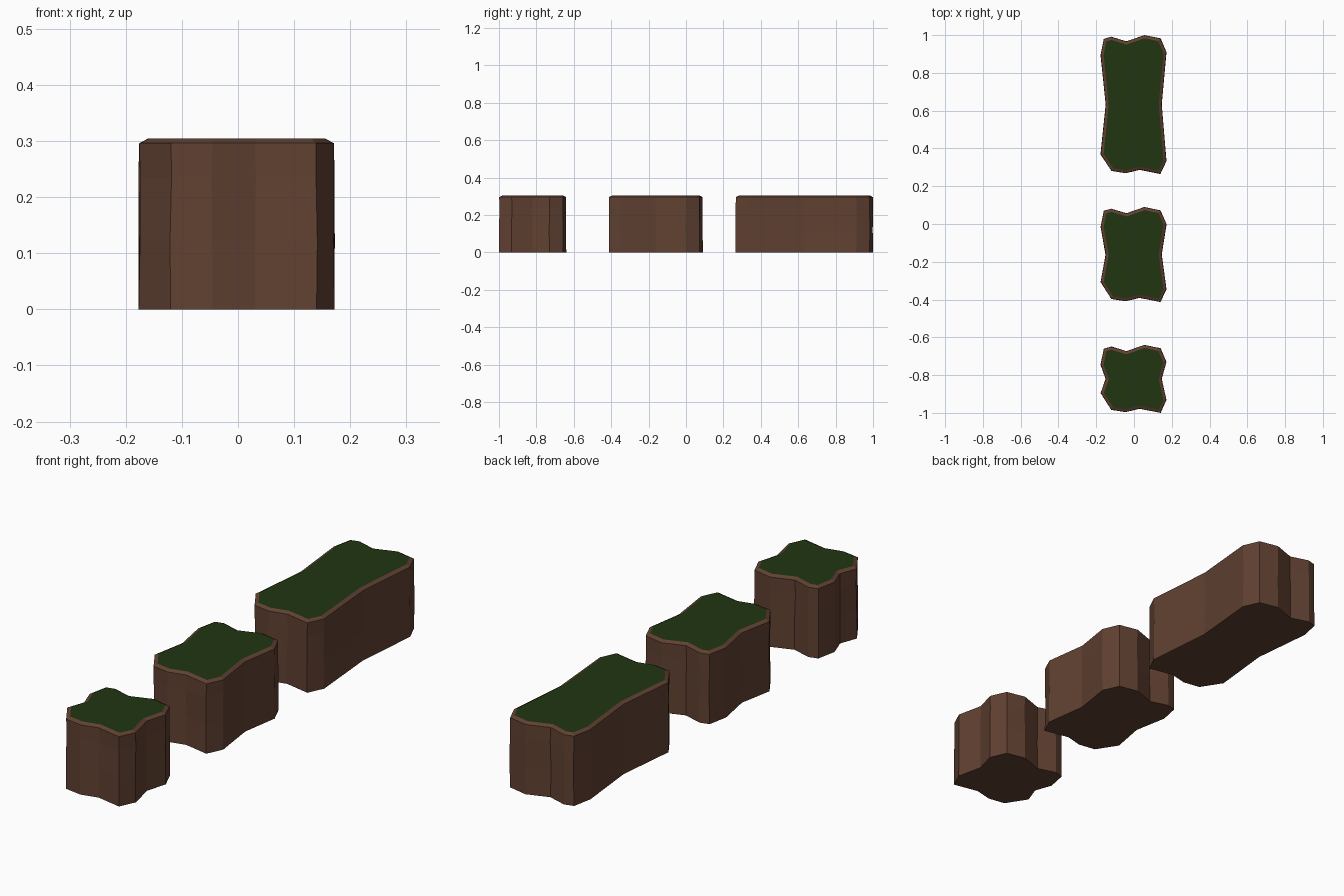
import bpy, bmesh, random
from mathutils import Vector

if "Cube" in bpy.data.objects:
    bpy.data.objects.remove(bpy.data.objects["Cube"])

random.seed(4)


def material(name, rgb):
    m = bpy.data.materials.new(name)
    m.diffuse_color = (*rgb, 1)
    m.use_nodes = True
    m.node_tree.nodes["Principled BSDF"].inputs["Base Color"].default_value = m.diffuse_color
    return m


earth = material("earth brown", (0.118, 0.052, 0.031))
grass = material("grass green", (0.0155, 0.036, 0.0055))

# wavy outline: back and front ends as (x, distance in from the end)
BACK = [(0.172, .09), (0.14, .018), (0.055, 0), (-0.04, .033),
        (-0.12, .009), (-0.16, .02), (-0.177, .105)]
FRONT = [(-0.177, .105), (-0.12, .016), (-0.045, .004),
         (0.03, .022), (0.14, 0), (0.172, .068)]


def outline(y0, y1):
    mid = (y0 + y1) / 2
    pts = [(x, y1 - d) for x, d in BACK] + [(-0.15, mid)]
    pts += [(x, y0 + d) for x, d in FRONT] + [(0.147, mid)]
    return [Vector(p) for p in pts]


def inset(pts, d):
    # move each corner inwards along its mitre (counter-clockwise outline)
    out = []
    for i, p in enumerate(pts):
        a = (p - pts[i - 1]).normalized()
        b = (pts[(i + 1) % len(pts)] - p).normalized()
        na, nb = Vector((-a.y, a.x)), Vector((-b.y, b.x))
        n = (na + nb).normalized()
        out.append(p + n * d / max(n.dot(na), 0.6))
    return out


def block(name, y0, y1):
    base = outline(y0, y1)
    bm = bmesh.new()
    rings = []
    # slightly uneven earth walls, then the chamfered rim
    for z, d, wobble in [(0, 0, 0), (0.12, 0.001, .002), (0.235, 0.001, .002),
                         (0.296, 0.001, 0), (0.304, 0.016, 0)]:
        ring = []
        for p in inset(base, d):
            x = p.x + random.uniform(-wobble, wobble)
            y = min(max(p.y + random.uniform(-wobble, wobble), y0), y1)
            ring.append(bm.verts.new((x, y, z)))
        rings.append(ring)
    n = len(base)
    for lo, hi in zip(rings, rings[1:]):
        for i in range(n):
            j = (i + 1) % n
            bm.faces.new((lo[i], lo[j], hi[j], hi[i]))
    bm.faces.new(rings[0][::-1])
    # grass top
    bm.faces.new(rings[-1]).material_index = 1
    me = bpy.data.meshes.new(name)
    bm.to_mesh(me)
    bm.free()
    me.materials.append(earth)
    me.materials.append(grass)
    bpy.context.collection.objects.link(bpy.data.objects.new(name, me))


block("short_grass_block", -1.0, -0.64)
block("medium_grass_block", -0.413, 0.09)
block("long_grass_block", 0.265, 1.0)
